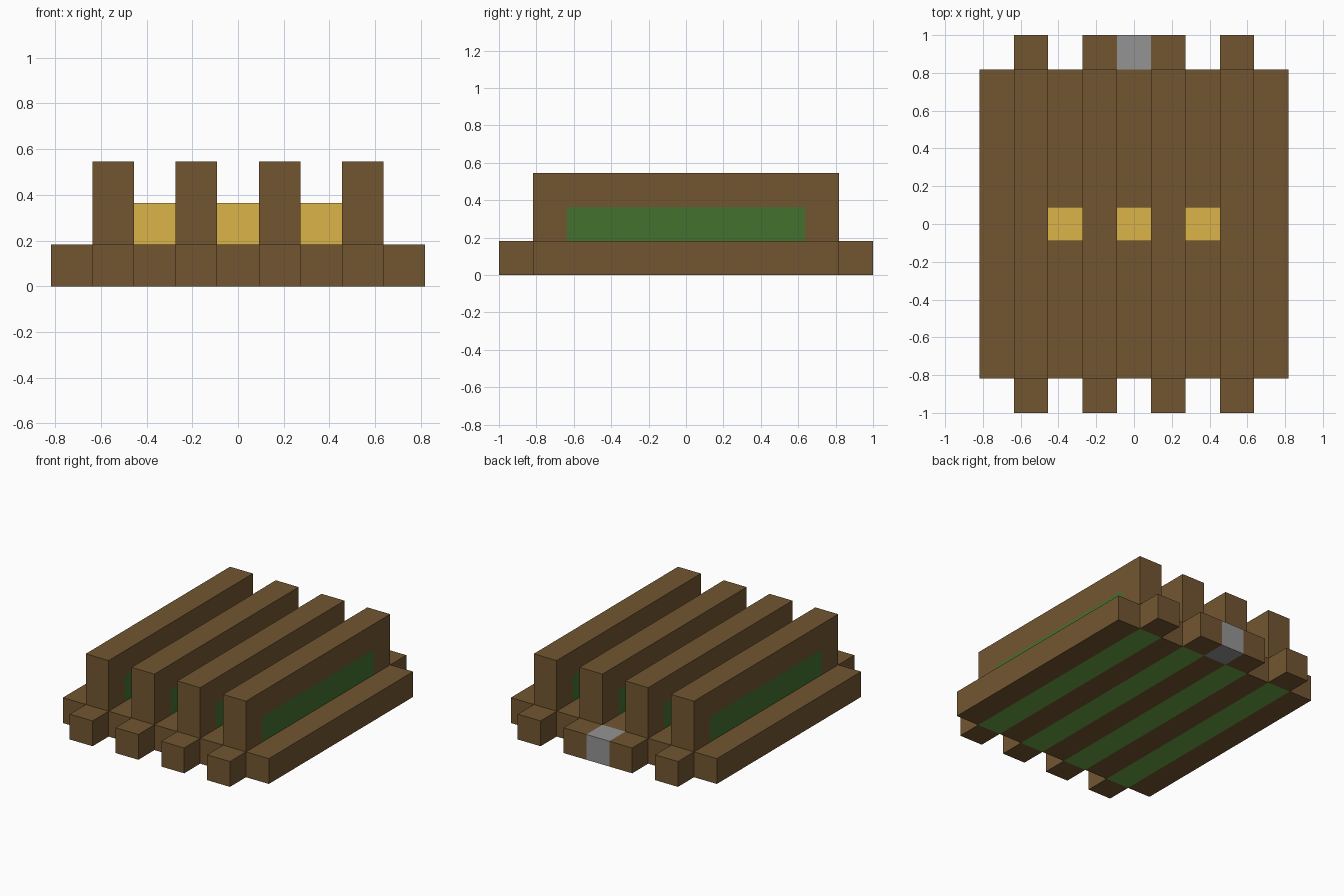
import bpy
import bmesh

U = 2 / 11  # one block; the model is 11 blocks long

cube = bpy.data.objects.get("Cube")
if cube:
    bpy.data.objects.remove(cube, do_unlink=True)


def material(name, rgb):
    mat = bpy.data.materials.new(name)
    mat.use_nodes = True
    mat.diffuse_color = (*rgb, 1)
    mat.node_tree.nodes["Principled BSDF"].inputs["Base Color"].default_value = (*rgb, 1)
    return mat


BROWN = material("brown wood", (0.171, 0.093, 0.031))
GREEN = material("green", (0.058, 0.165, 0.027))
LIGHT_GREEN = material("light green", (0.144, 0.365, 0.060))
YELLOW = material("yellow", (0.708, 0.451, 0.065))
GREY = material("grey", (0.296, 0.296, 0.296))


def extrude_part(name, column, profile, mat):
    """Extrude a (y, z) profile across one block column, in block units."""
    bm = bmesh.new()
    face = bm.faces.new([bm.verts.new(((column - 0.5) * U, y * U, z * U)) for y, z in profile])
    new = bmesh.ops.extrude_face_region(bm, geom=[face])["geom"]
    bmesh.ops.translate(bm, vec=(U, 0, 0), verts=[v for v in new if isinstance(v, bmesh.types.BMVert)])
    bmesh.ops.recalc_face_normals(bm, faces=bm.faces)
    mesh = bpy.data.meshes.new(name)
    bm.to_mesh(mesh)
    bm.free()
    mesh.materials.append(mat)
    obj = bpy.data.objects.new(name, mesh)
    bpy.context.collection.objects.link(obj)


def block(name, column, y0, y1, z0, z1, mat):
    extrude_part(name, column, [(y0, z0), (y1, z0), (y1, z1), (y0, z1)], mat)


# Brown floor planks between and outside the walls
for col in (-4, -2, 0, 2, 4):
    block("floor_plank", col, -4.5, 4.5, 0, 1, BROWN)

# Inverted U frame that wraps each green core
frame = [(-4.5, 1), (-4.5, 3), (4.5, 3), (4.5, 1), (3.5, 1), (3.5, 2), (-3.5, 2), (-3.5, 1)]

for col in (-3, -1, 1, 3):
    block("green_floor_strip", col, -4.5, 4.5, 0, 1, LIGHT_GREEN)
    block("green_wall_core", col, -3.5, 3.5, 1, 2, GREEN)
    extrude_part("wall_frame", col, frame, BROWN)
    # Beam ends sticking out front and back
    block("front_beam_end", col, -5.5, -4.5, 0, 1, BROWN)
    block("back_beam_end", col, 4.5, 5.5, 0, 1, BROWN)

# Yellow spacers in the middle of each channel
for col in (-2, 0, 2):
    block("yellow_spacer", col, -0.5, 0.5, 1, 2, YELLOW)

# Grey block at the middle of the back
block("grey_back_block", 0, 4.5, 5.5, 0, 1, GREY)
